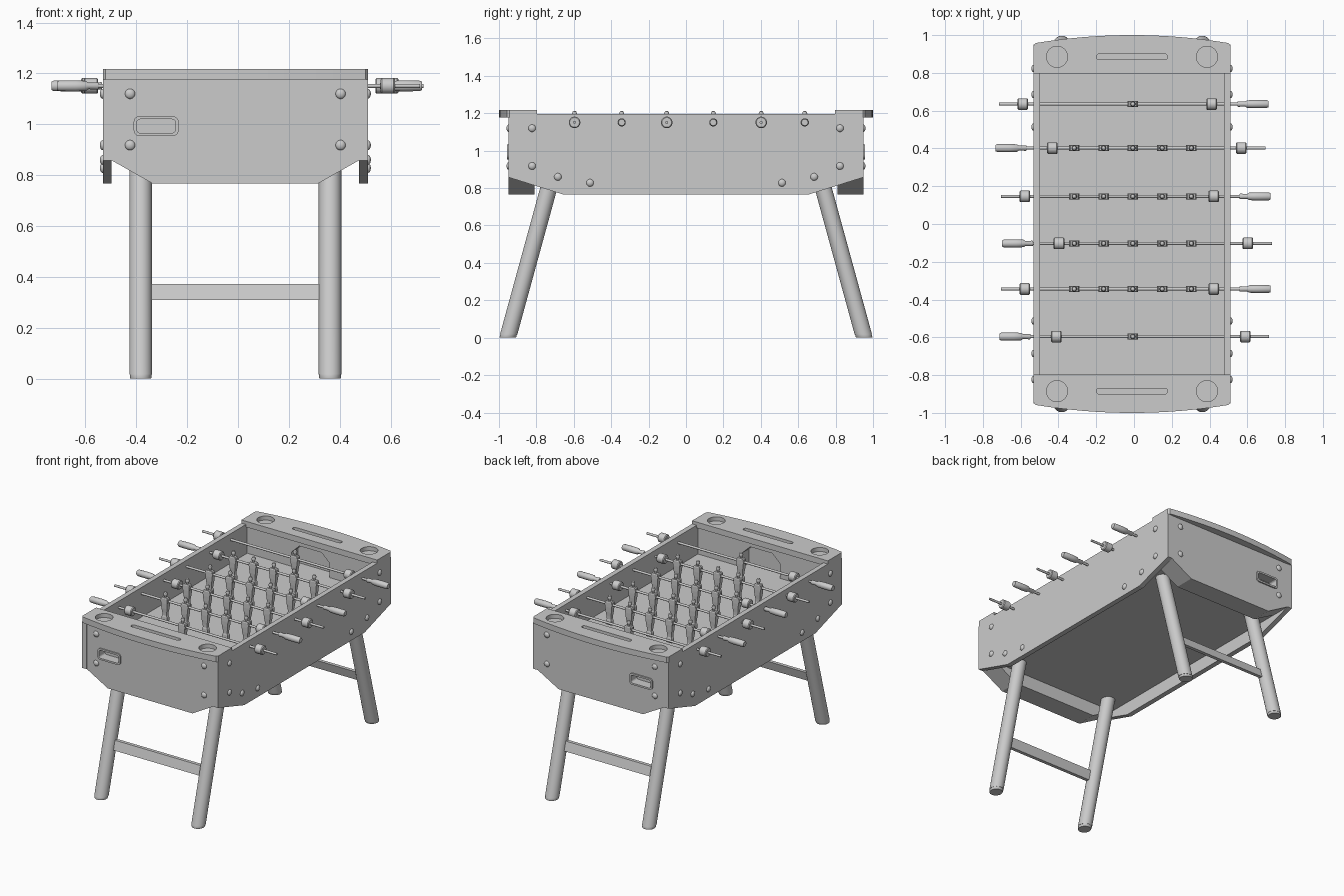
import bpy, bmesh, math
from mathutils import Vector

if "Cube" in bpy.data.objects:
    bpy.data.objects.remove(bpy.data.objects["Cube"], do_unlink=True)

CX = -0.0105         # table centre line
HALF = 0.521         # half width over the side panels
ROD_Z = 1.151
BASE, CLIP, CAP_Z, TOP = 0.767, 0.858, 1.177, 1.217
FIELD_Z = 0.99


def finish(name, bm, smooth=False):
    bmesh.ops.recalc_face_normals(bm, faces=bm.faces)
    mesh = bpy.data.meshes.new(name)
    bm.to_mesh(mesh)
    bm.free()
    obj = bpy.data.objects.new(name, mesh)
    bpy.context.collection.objects.link(obj)
    bpy.ops.object.select_all(action='DESELECT')
    obj.select_set(True)
    bpy.context.view_layer.objects.active = obj
    if smooth:
        bpy.ops.object.shade_smooth_by_angle(angle=math.radians(40))
    return obj


def prism(name, outline, axis, a, b):
    """Extrude a 2D outline along an axis from a to b."""
    place = {'X': lambda u, v: (a, u, v),
             'Y': lambda u, v: (u, a, v),
             'Z': lambda u, v: (u, v, a)}[axis]
    bm = bmesh.new()
    face = bm.faces.new([bm.verts.new(place(u, v)) for u, v in outline])
    ext = bmesh.ops.extrude_face_region(bm, geom=[face])["geom"]
    shift = Vector([(b - a) if axis == k else 0 for k in "XYZ"])
    bmesh.ops.translate(bm, vec=shift,
                        verts=[e for e in ext if isinstance(e, bmesh.types.BMVert)])
    return finish(name, bm)


def lathe(name, profile, origin, direction, segs=16, squash=1.0, smooth=True):
    """Revolve (radius, distance) pairs about a direction."""
    bm = bmesh.new()
    rot = Vector(direction).to_track_quat('Z', 'Y')
    rings = []
    for r, t in profile:
        ring = []
        for i in range(segs):
            ang = math.tau * (i + 0.5) / segs
            p = Vector((r * math.cos(ang), r * math.sin(ang) * squash, t))
            ring.append(bm.verts.new(rot @ p + Vector(origin)))
        rings.append(ring)
    for lo, hi in zip(rings, rings[1:]):
        for i in range(segs):
            j = (i + 1) % segs
            bm.faces.new((lo[i], lo[j], hi[j], hi[i]))
    bm.faces.new(rings[0])
    bm.faces.new(rings[-1])
    return finish(name, bm, smooth)


def rect(x, y, w, h, r=0.0, n=5):
    """Rectangle outline, with rounded corners when r is set."""
    if not r:
        return [(x + i * w / 2, y + j * h / 2) for i, j in ((-1, -1), (1, -1), (1, 1), (-1, 1))]
    pts = []
    for q, (i, j) in enumerate(((1, 1), (-1, 1), (-1, -1), (1, -1))):
        for k in range(n + 1):
            ang = math.pi / 2 * (q + k / n)
            pts.append((x + i * (w / 2 - r) + r * math.cos(ang),
                        y + j * (h / 2 - r) + r * math.sin(ang)))
    return pts


def mirrored(half):
    """Close a right-hand half outline about the table centre line."""
    return [(CX + x, z) for x, z in half] + [(CX - x, z) for x, z in reversed(half)]


def cut(obj, cutter):
    cutter.hide_render = True
    mod = obj.modifiers.new("cut", 'BOOLEAN')
    mod.object = cutter
    mod.solver = 'EXACT'
    bpy.context.view_layer.objects.active = obj
    bpy.ops.object.modifier_apply(modifier=mod.name)
    bpy.data.objects.remove(cutter, do_unlink=True)


def bolt(name, x, y, z, direction):
    dome = [(0.02 * math.cos(a), 0.012 * math.sin(a)) for a in (0, 0.4, 0.8, 1.2, 1.5)]
    lathe(name, [(0.02, -0.006)] + dome, (x, y, z), direction)


# Long side panels with clipped lower corners, and their bolts
half = [(0.66, BASE), (0.95, CLIP), (0.95, CAP_Z), (0.797, CAP_Z), (0.797, 1.195)]
side_outline = half + [(-y, z) for y, z in reversed(half)]
for s, tag in ((1, "left"), (-1, "right")):
    prism(tag + "_side_panel", side_outline, 'X', CX + s * (HALF - 0.035), CX + s * HALF)
    for e in (-1, 1):
        for y, z in ((0.823, 1.12), (0.823, 0.918), (0.685, 0.86), (0.513, 0.828)):
            bolt(tag + "_side_bolt", CX + s * HALF, e * y, z, (s, 0, 0))

# Playing field
prism("playfield", rect(CX, 0, 0.975, 1.62), 'Z', CLIP, FIELD_Z)

end_outline = mirrored([(0.325, BASE), (0.486, CLIP), (0.486, CAP_Z)])
goal_outline = mirrored([(0.145, FIELD_Z), (0.145, 1.09), (0.085, 1.147)])

for s, tag in ((-1, "front"), (1, "back")):
    # End box with goal mouth and ball return pocket
    box = prism(tag + "_end_box", end_outline, 'Y', s * 0.81, s * 0.948)
    cut(box, prism("goal_cutter", goal_outline, 'Y', s * 0.79, s * 0.88))
    pocket = rect(-0.322, 0.993, 0.152, 0.054, 0.014)
    cut(box, prism("return_cutter", pocket, 'Y', s * 0.89, s * 0.97))
    rim = prism(tag + "_return_rim", rect(-0.322, 0.993, 0.176, 0.078, 0.022),
                'Y', s * 0.94, s * 0.957)
    cut(rim, prism("rim_cutter", pocket, 'Y', s * 0.93, s * 0.97))
    for x in (-0.414, 0.414):
        for z in (1.12, 0.918):
            bolt(tag + "_end_bolt", CX + x, s * 0.948, z, (0, s, 0))

    # Arched end cap with cup wells and a ball groove
    arc = [(HALF - 0.01) * (1 - k / 8) for k in range(17)]
    cap_outline = [(CX - HALF, s * 0.796), (CX + HALF, s * 0.796), (CX + HALF, s * 0.945)]
    cap_outline += [(CX + x, s * (1 - 0.042 * (x / 0.51) ** 2)) for x in arc]
    cap_outline.append((CX - HALF, s * 0.945))
    cap = prism(tag + "_end_cap", cap_outline, 'Z', CAP_Z, TOP)
    for x in (-0.397, 0.397):
        cut(cap, lathe("cup_cutter", [(0.056, 0), (0.056, 0.1)],
                       (CX + x, s * 0.885, CAP_Z + 0.012), (0, 0, 1), 32))
    cut(cap, prism("groove_cutter", rect(CX, s * 0.885, 0.376, 0.03, 0.0145),
                   'Z', TOP - 0.02, TOP + 0.1))

    # Legs: upright cylinders sheared inward, so the feet stand flat
    def leg_y(z, off=0.0):
        return s * (0.953 - 0.274 * z + off)
    for x, side in ((-0.3725, "right"), (0.3725, "left")):
        for part, profile in (("leg", [(0.045, 0.016), (0.045, 0.87)]),
                              ("foot_pad", [(0.041, 0), (0.043, 0.003), (0.043, 0.018)])):
            leg = lathe(f"{tag}_{side}_{part}", profile, (CX + x, 0, 0), (0, 0, 1), 24, 1.04)
            for v in leg.data.vertices:
                v.co.y += leg_y(v.co.z)

    # Crossbar, tilted with the legs
    bar = [(leg_y(z, off), z) for z, off in
           ((0.31, 0.012), (0.373, 0.012), (0.373, -0.012), (0.31, -0.012))]
    prism(tag + "_crossbar", bar, 'X', CX - 0.35, CX + 0.35)

# Player figure parts, measured from the rod
HEAD = [(0.003, 0.062), (0.01, 0.058), (0.014, 0.047), (0.012, 0.037), (0.008, 0.031), (0.008, 0.015)]
BODY = [(0.029, 0.024), (0.035, 0.017), (0.035, -0.016), (0.031, -0.05),
        (0.024, -0.08), (0.022, -0.1), (0.028, -0.11), (0.03, -0.138)]
CLAMP = [(0.016, -0.028), (0.016, 0.028)]
HANDLE = [(0.012, 0), (0.015, 0.004), (0.013, 0.04), (0.02, 0.05),
          (0.022, 0.09), (0.021, 0.155), (0.017, 0.164)]
COLLAR = [(0.026, -0.028), (0.031, -0.023), (0.031, 0.023), (0.026, 0.028)]


def figure(x, y):
    at = (x, y, ROD_Z)
    lathe("player_head", HEAD[::-1], at, (0, 0, 1), 12)
    lathe("player_body", BODY[::-1], at, (0, 0, 1), 4, 0.65, False)
    lathe("player_clamp", CLAMP, at, (1, 0, 0), 12)


# Rods: position, handle side, sideways slide, number of figures
rods = [(0.635, 1, -0.009, 1), (0.402, -1, -0.012, 5), (0.146, 1, 0.002, 5),
        (-0.103, -1, 0.023, 5), (-0.344, 1, 0.002, 5), (-0.596, -1, 0.009, 1)]
for y, s, slide, count in rods:
    axis = (s, 0, 0)
    lathe("rod", [(0.008, -0.707), (0.008, 0.6)], (slide, y, ROD_Z), axis, 12)
    lathe("rod_handle", HANDLE, (slide + s * 0.557, y, ROD_Z), axis, 16)
    for x in (-0.58, 0.42):
        lathe("rod_collar", COLLAR, (slide + s * x, y, ROD_Z), axis, 20)
    for k in range(count):
        figure(-0.006 + 0.155 * (k - (count - 1) / 2), y)
